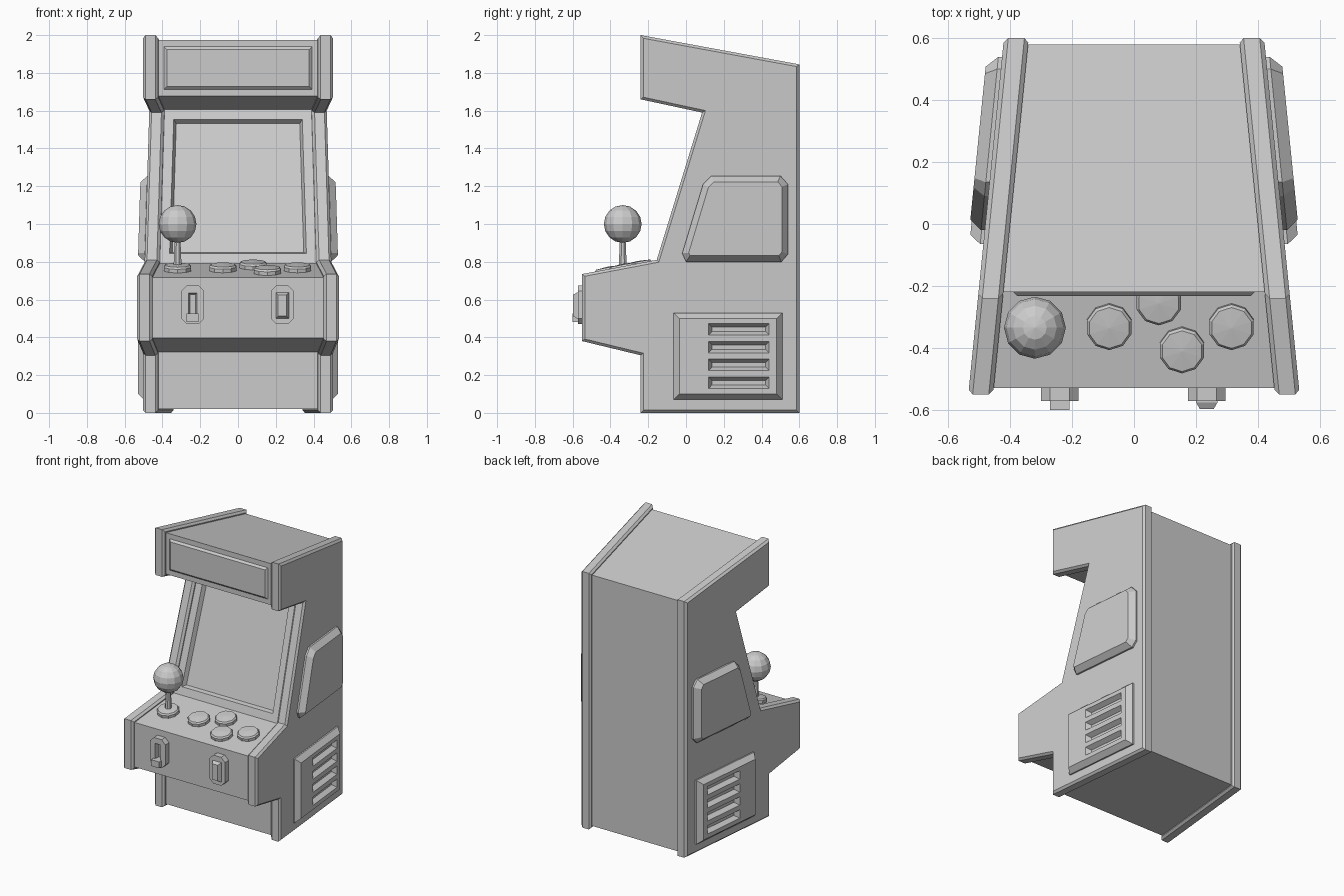
import bpy, bmesh, math
from mathutils import Vector, Matrix

if "Cube" in bpy.data.objects:
    bpy.data.objects.remove(bpy.data.objects["Cube"])


def offset(pts, d):
    """Move every side of a closed outline inward by d."""
    n = len(pts)
    area = sum(pts[i - 1][0] * pts[i][1] - pts[i][0] * pts[i - 1][1] for i in range(n))
    s = 1 if area > 0 else -1
    out = []
    for i in range(n):
        p, a, b = Vector(pts[i]), Vector(pts[i - 1]), Vector(pts[(i + 1) % n])
        e1, e2 = (p - a).normalized(), (b - p).normalized()
        n1, n2 = Vector((-e1.y, e1.x)) * s, Vector((-e2.y, e2.x)) * s
        out.append(tuple(p + (n1 + n2) * (d / (1 + n1.dot(n2)))))
    return out


def add_loft(bm, rings, place):
    """Skin a list of (outline, depth) rings and cap both ends."""
    loops = [[bm.verts.new(place(a, b, d)) for a, b in pts] for pts, d in rings]
    for lo, hi in zip(loops, loops[1:]):
        for i in range(len(lo)):
            bm.faces.new((lo[i - 1], lo[i], hi[i], hi[i - 1]))
    bm.faces.new(loops[0])
    bm.faces.new(loops[-1])


def finish(bm, name, mirror=False):
    bmesh.ops.remove_doubles(bm, verts=bm.verts, dist=0.0005)
    bmesh.ops.recalc_face_normals(bm, faces=bm.faces)
    me = bpy.data.meshes.new(name)
    bm.to_mesh(me)
    bm.free()
    ob = bpy.data.objects.new(name, me)
    bpy.context.collection.objects.link(ob)
    if mirror:
        ob.modifiers.new("Mirror", 'MIRROR').use_mirror_merge = False
    return ob


def loft(name, rings, place, mirror=False):
    bm = bmesh.new()
    add_loft(bm, rings, place)
    return finish(bm, name, mirror)


def cut(ob, cutter):
    mod = ob.modifiers.new("Cut", 'BOOLEAN')
    mod.operation, mod.object = 'DIFFERENCE', cutter
    bpy.context.view_layer.objects.active = ob
    bpy.ops.object.modifier_apply(modifier=mod.name)
    bpy.data.objects.remove(cutter)


def rect(a0, a1, b0, b1):
    return [(a0, b0), (a1, b0), (a1, b1), (a0, b1)]


def circle(r, n):
    return [(r * math.cos((i + .5) * 2 * math.pi / n), r * math.sin((i + .5) * 2 * math.pi / n))
            for i in range(n)]


# the cabinet narrows towards the back
def on_side(y, z, d):
    return (0.48 - 0.1 * y + d, y, z)


def on_front(x, z, d):
    return (x, -0.525 - d, z)


def on_deck(x, y):
    z = 0.713 + 0.19 * (y + 0.55)
    m = Matrix.Translation((x, y, z)) @ Matrix.Rotation(math.atan(0.19), 4, 'X')
    return lambda a, b, d: m @ Vector((a, b, d))


profile = [(-0.24, 2.0), (0.6, 1.845), (0.6, 0), (-0.24, 0), (-0.24, 0.305),
           (-0.55, 0.38), (-0.55, 0.735), (-0.155, 0.81), (0.085, 1.59), (-0.24, 1.66)]

# side panels with chamfered rims
rim = offset(profile, 0.014)
loft("side_panel", [(rim, -0.08), (profile, -0.066), (profile, -0.014), (rim, 0)], on_side, True)

# body between the panels, with sunken screen and raised sign plate
bm = bmesh.new()
core = offset(profile, 0.021)
add_loft(bm, [(core, -1), (core, 1)], lambda y, z, d: (d * (0.405 - 0.1 * y), y, z))
bmesh.ops.recalc_face_normals(bm, faces=bm.faces)
bm.normal_update()
screen = [f for f in bm.faces if f.normal.y < -0.9 and f.normal.z > 0.2]
sign = [f for f in bm.faces if f.normal.y < -0.99 and f.calc_center_median().z > 1.5]
for faces, margin, bevel, depth in ((screen, 0.055, 0.014, -0.03), (sign, 0.036, 0.014, 0.013)):
    bmesh.ops.inset_region(bm, faces=faces, thickness=margin, use_even_offset=True)
    bmesh.ops.inset_region(bm, faces=faces, thickness=bevel, depth=depth, use_even_offset=True)
finish(bm, "cabinet_body")

# upper side pads
pad = [(-0.02, 0.845), (0.0, 0.8), (0.505, 0.8), (0.54, 0.84), (0.54, 1.21),
       (0.5, 1.255), (0.135, 1.255), (0.09, 1.21)]
loft("side_pad", [(pad, -0.01), (pad, 0.012), (offset(pad, 0.032), 0.05)], on_side, True)

# lower side vents with four slots
box = rect(-0.065, 0.51, 0.07, 0.53)
vent = loft("side_vent", [(box, -0.01), (box, 0.01), (offset(box, 0.03), 0.045)], on_side)
bm = bmesh.new()
for i in range(4):
    z = 0.13 + i * 0.094
    slot = rect(0.12, 0.44, z, z + 0.06)
    add_loft(bm, [(offset(slot, 0.018), 0.012), (slot, 0.045), (slot, 0.08)], on_side)
cut(vent, finish(bm, "vent_cutter"))
vent.modifiers.new("Mirror", 'MIRROR').use_mirror_merge = False

# coin plates
for side, cx in (("left", -0.24), ("right", 0.235)):
    x0, x1, z0, z1, c = cx - 0.061, cx + 0.061, 0.47, 0.675, 0.03
    octagon = [(x0 + c, z0), (x1 - c, z0), (x1, z0 + c), (x1, z1 - c),
               (x1 - c, z1), (x0 + c, z1), (x0, z1 - c), (x0, z0 + c)]
    plate = loft(side + "_coin_plate", [(octagon, -0.015), (octagon, 0.047)], on_front)
    if side == "left":
        hole = rect(cx - 0.022, cx + 0.022, 0.5, 0.635)
        cut(plate, loft("coin_cutter", [(offset(hole, 0.008), 0.01), (hole, 0.047), (hole, 0.07)],
                        on_front))
        lip = rect(cx - 0.032, cx + 0.032, 0.48, 0.525)
        loft("coin_return_lip", [(lip, 0.005), (lip, 0.075)], on_front)
    else:
        key = rect(cx - 0.034, cx + 0.034, 0.5, 0.637)
        loft("coin_button", [(key, 0.02), (key, 0.052), (offset(key, 0.012), 0.073)], on_front)

# round buttons, and the same disc under the stick
for i, (x, y) in enumerate([(-0.08, -0.33), (0.08, -0.25), (0.155, -0.405), (0.315, -0.33),
                            (-0.32, -0.335)]):
    n = 10
    loft("joystick_base" if i == 4 else f"button_{i + 1}",
         [(circle(0.075, n), -0.01), (circle(0.075, n), 0.02),
          (circle(0.067, n), 0.03), (circle(0.0001, n), 0.035)], on_deck(x, y))

# joystick
loft("joystick_shaft", [(circle(0.024, 8), 0.75), (circle(0.016, 8), 0.93)],
     lambda a, b, d: (a - 0.32, b - 0.335, d))
bm = bmesh.new()
bmesh.ops.create_uvsphere(bm, u_segments=12, v_segments=8, radius=0.1,
                          matrix=Matrix.Translation((-0.32, -0.335, 1.0)))
finish(bm, "joystick_ball")
